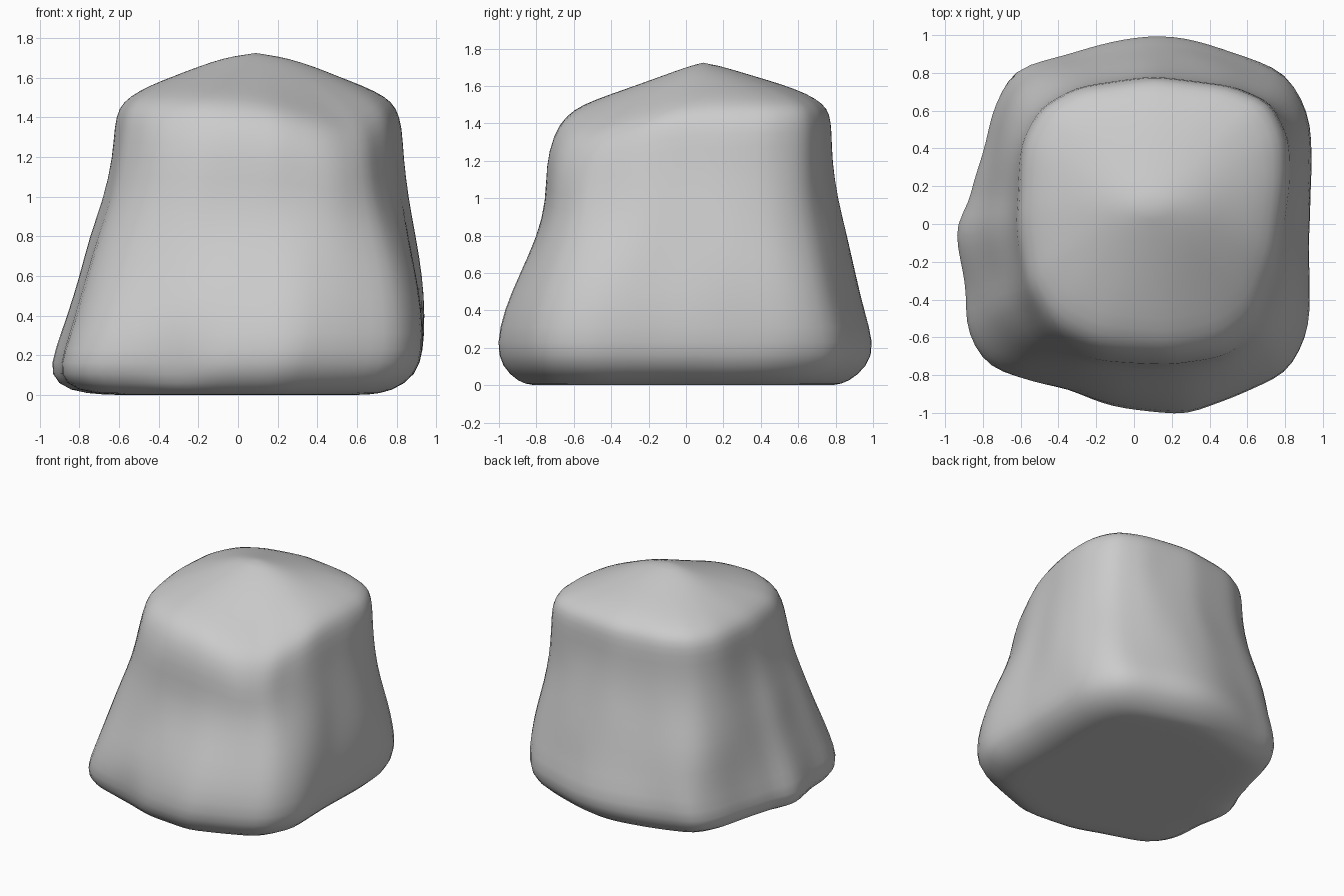
import bpy, bmesh, math
from mathutils import Vector, noise

if "Cube" in bpy.data.objects:
    bpy.data.objects.remove(bpy.data.objects["Cube"])

N = 48

# Outline at the foot and outline at the shoulder (plan view, counter-clockwise)
FOOT = [(.93, .3), (.91, .62), (.8, .79), (.6, .88), (.3, .97), (.09, 1), (-.2, .95), (-.4, .9),
        (-.64, .81), (-.74, .63), (-.79, .4), (-.87, .1), (-.94, .02), (-.94, -.2), (-.88, -.3),
        (-.9, -.45), (-.88, -.6), (-.79, -.75), (-.4, -.88), (-.2, -.96), (.27, -1), (.5, -.92),
        (.81, -.79), (.93, -.58), (.91, -.1)]
SHOULDER = [(.81, .2), (.81, .45), (.73, .64), (.5, .73), (.1, .78), (-.3, .72), (-.5, .61),
            (-.6, .4), (-.62, .0), (-.57, -.35), (-.43, -.56), (-.2, -.67), (.2, -.7),
            (.46, -.65), (.65, -.51), (.76, -.2)]
# z, x min, x max, y min, y max
LEVELS = [(0, -.66, .65, -.83, .8), (.015, -.86, .78, -.9, .87), (.1, -.96, .905, -.985, .975),
          (.22, -.93, .945, -1.012, 1.012), (.4, -.865, .945, -.975, .955), (.6, -.81, .93, -.89, .91),
          (.8, -.75, .89, -.82, .86), (1.0, -.68, .86, -.775, .81), (1.2, -.64, .835, -.765, .785),
          (1.36, -.625, .825, -.72, .785), (1.45, -.605, .8, -.66, .775), (1.505, -.55, .75, -.58, .74),
          (1.56, -.45, .64, -.43, .65), (1.61, -.32, .51, -.28, .51), (1.66, -.19, .39, -.13, .34),
          (1.7, -.07, .26, -.01, .21)]


def radial(outline, c):
    """Resample an outline at N equal angles around c."""
    pts = [Vector(p) - Vector(c) for p in outline]
    out = []
    for i in range(N):
        a = 2 * math.pi * i / N
        d = Vector((math.cos(a), math.sin(a)))
        best = 0
        for p, q in zip(pts, pts[1:] + pts[:1]):
            e = q - p
            den = d.x * e.y - d.y * e.x
            if abs(den) < 1e-9:
                continue
            t = (p.x * e.y - p.y * e.x) / den
            s = (p.x * d.y - p.y * d.x) / den
            if t > 0 and -1e-6 <= s <= 1 + 1e-6:
                best = max(best, t)
        out.append(d * best)
    return out


def fit(pts, x0, x1, y0, y1):
    """Stretch points to the given plan bounds."""
    xs, ys = [p.x for p in pts], [p.y for p in pts]
    ax, bx, ay, by = min(xs), max(xs), min(ys), max(ys)
    return [(x0 + (p.x - ax) / (bx - ax) * (x1 - x0), y0 + (p.y - ay) / (by - ay) * (y1 - y0)) for p in pts]


def bump(p, c, r):
    return math.exp(-(Vector(p) - Vector(c)).length_squared / (r * r))


def shape(x, y, z):
    """Dropped shoulder corner, shallow dents and low roughness."""
    k = min(1, max(0, (z - .7) / .6))
    z -= k * .13 * bump((x, y), (.62, -.55), .4)
    p = Vector((x, y, z))
    dent = (.04 * bump(p, (.8, .7, .85), .25) + .03 * bump(p, (.15, -.85, .9), .25)
            + .05 * bump(p, (-.33, -.95, .15), .12) + .03 * bump(p, (-.4, .85, .2), .15)
            - .03 * bump(p, (-.65, .72, .65), .3))
    side = Vector((x, y, 0)).normalized()
    if .05 < z < 1.4:
        p += side * (.015 * noise.noise(p * 3) + .01 * noise.noise(p * 6) - dent)
    return p


# Boulder: stacked rings blended between the outlines, rounder towards the crown
foot, shoulder = radial(FOOT, (0, 0)), radial(SHOULDER, (.1, .03))
circle = [Vector((.7 * math.cos(2 * math.pi * i / N), .7 * math.sin(2 * math.pi * i / N))) for i in range(N)]
bm = bmesh.new()
rings = []
for z, *box in LEVELS:
    t = min(1, max(0, (z - .15) / 1.0))
    r = min(1, max(0, (z - 1.5) / .15))
    plan = [a.lerp(b, t).lerp(c, r) for a, b, c in zip(foot, shoulder, circle)]
    rings.append([bm.verts.new(shape(x, y, z)) for x, y in fit(plan, *box)])
inner = [bm.verts.new((v.co.x * .9, v.co.y * .9, 0)) for v in rings[0]]
rings.insert(0, inner)
for lo, hi in zip(rings, rings[1:]):
    for i in range(N):
        j = (i + 1) % N
        bm.faces.new((lo[i], lo[j], hi[j], hi[i]))
bm.faces.new(inner[::-1])
apex = bm.verts.new((.09, .09, 1.727))
for i in range(N):
    bm.faces.new((rings[-1][i], rings[-1][(i + 1) % N], apex))
bmesh.ops.recalc_face_normals(bm, faces=bm.faces)

# Soften the sides a little
mid = [v for r in rings[5:-3] for v in r]
bmesh.ops.smooth_vert(bm, verts=mid, factor=.15, use_axis_x=True, use_axis_y=True, use_axis_z=True)

mesh = bpy.data.meshes.new("boulder")
bm.to_mesh(mesh)
bm.free()
boulder = bpy.data.objects.new("boulder", mesh)
bpy.context.collection.objects.link(boulder)
for f in mesh.polygons:
    f.use_smooth = True
sub = boulder.modifiers.new("smooth", 'SUBSURF')
sub.levels = sub.render_levels = 1
